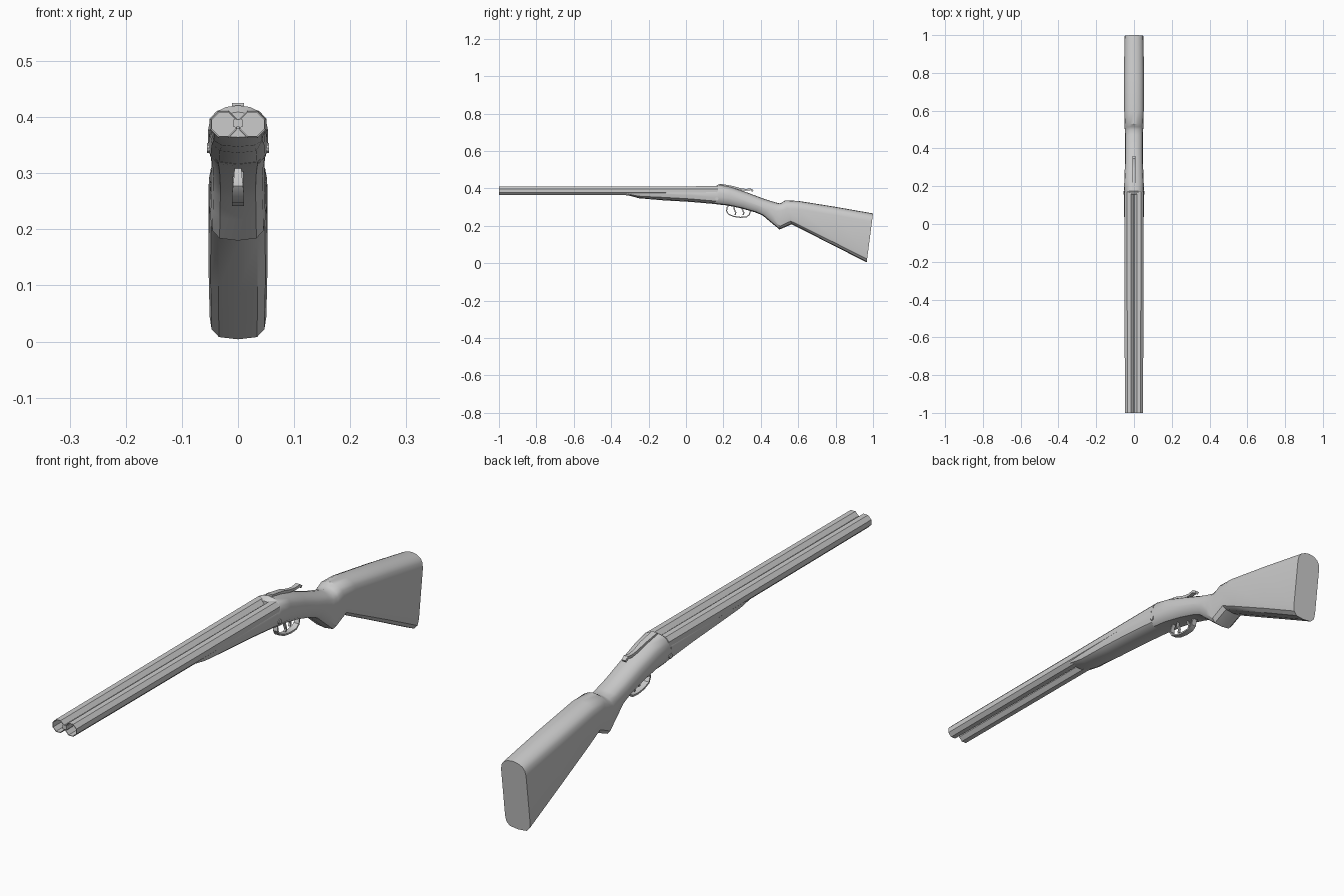
import bpy, bmesh, math
from mathutils import Vector

if "Cube" in bpy.data.objects:
    bpy.data.objects.remove(bpy.data.objects["Cube"])


def loft(name, rings, smooth=35):
    """Skin a list of equal-length closed rings and cap both ends."""
    bm = bmesh.new()
    vs = [[bm.verts.new(p) for p in r] for r in rings]
    n = len(vs[0])
    for a, b in zip(vs, vs[1:]):
        for i in range(n):
            j = (i + 1) % n
            bm.faces.new((a[i], a[j], b[j], b[i]))
    bm.faces.new(vs[0][::-1])
    bm.faces.new(vs[-1])
    bmesh.ops.recalc_face_normals(bm, faces=bm.faces)
    me = bpy.data.meshes.new(name)
    bm.to_mesh(me)
    bm.free()
    ob = bpy.data.objects.new(name, me)
    bpy.context.collection.objects.link(ob)
    if smooth:
        bpy.ops.object.select_all(action='DESELECT')
        ob.select_set(True)
        bpy.context.view_layer.objects.active = ob
        bpy.ops.object.shade_smooth_by_angle(angle=math.radians(smooth))
    return ob


def strip(name, path, width, thick, x=0):
    """Flat bar following (y, z) points; width along x."""
    pts = [Vector(p) for p in path]
    rings = []
    for i, p in enumerate(pts):
        t = (pts[min(i + 1, len(pts) - 1)] - pts[max(i - 1, 0)]).normalized()
        n = Vector((-t.y, t.x)) * thick / 2
        w = width[i] / 2 if isinstance(width, list) else width / 2
        rings.append([(x - w, *(p - n)), (x + w, *(p - n)), (x + w, *(p + n)), (x - w, *(p + n))])
    return loft(name, rings)


def section(yt, zt, yb, zb, w, top, bottom):
    """Mirrored cross-section; top and bottom are (width factor, depth) points."""
    t, b = Vector((yt, zt)), Vector((yb, zb))
    h = (t - b).length
    half = [(f, d / h) for f, d in top] + [(f, 1 - d / h) for f, d in bottom]
    right = [(f * w, *t.lerp(b, k)) for f, k in half]
    left = [(-x, y, z) for x, y, z in reversed(right) if x > 1e-6]
    return right + left


# receiver, wrist, pistol grip and butt in one skin
CROWN = [(0, 0), (.4, .003), (.75, .012), (.93, .025), (1, .045)]
BELLY = [(1, .04), (.93, .018), (.67, .004), (0, 0)]
body = [
    (.155, .409, .155, .316, .0525), (.175, .421, .178, .313, .0535),
    (.24, .408, .22, .309, .051), (.33, .377, .30, .292, .048),
    (.42, .343, .37, .272, .047), (.475, .326, .41, .255, .047),
    (.50, .320, .455, .217, .048), (.515, .325, .50, .180, .049),
    (.53, .336, .565, .208, .050), (.60, .333, .63, .175, .052),
    (.80, .301, .80, .089, .0525), (1.0, .266, .966, .004, .0505)]
loft("stock_and_receiver", [section(*s, CROWN, BELLY) for s in body])

# forend below the barrels
FLAT = [(0, 0), (.97, 0), (1, .004)]
KEEL = [(1, .008), (.93, .006), (.65, .002), (0, 0)]
DEEP = [(1, .035), (.93, .016), (.65, .004), (0, 0)]
fore = [(-.315, .38, -.315, .364, .046, FLAT, KEEL),
        (-.25, .38, -.25, .347, .048, FLAT, [(1, .024), (.9, .011), (.6, .003), (0, 0)]),
        (-.12, .38, -.12, .336, .050, FLAT, DEEP),
        (.02, .38, .02, .328, .0515, FLAT, DEEP),
        (.16, .38, .16, .316, .0525, FLAT, DEEP)]
loft("forend", [section(*s) for s in fore])

# pair of hollow eight-sided barrels
def octagon(x, y, r):
    c = r / math.cos(math.pi / 8)
    return [(x + c * math.cos(a), y, .387 + c * math.sin(a))
            for a in (math.pi / 8 + k * math.pi / 4 for k in range(8))]


for side, s in (("left", -1), ("right", 1)):
    loft("barrel_" + side, [octagon(s * .0265, .17, .0245), octagon(s * .0255, -1, .0228),
                            octagon(s * .0255, -1, .0205), octagon(s * .0255, -.8, .0205)], 0)
    # hinge pin on the receiver side
    bpy.ops.mesh.primitive_cylinder_add(vertices=10, radius=.009, depth=.008,
                                        location=(s * .0515, .165, .345), rotation=(0, math.pi / 2, 0))
    bpy.context.object.name = "hinge_pin_" + side

# rib joining the barrels
strip("barrel_rib", [(-1, .389), (.17, .390)], .016, .014)

# trigger guard and two triggers
strip("trigger_guard", [(.232, .315), (.219, .296), (.217, .278), (.228, .261), (.255, .250),
                        (.29, .245), (.322, .247), (.338, .258), (.343, .275), (.355, .285)],
      [.012, .014, .018, .022, .022, .022, .022, .020, .018, .014], .006)
for i, y in enumerate((.255, .298)):
    strip("trigger_%d" % (i + 1), [(y, .312 - i * .012), (y + .004, .287), (y + .011, .270), (y + .008, .258)],
          .008, .007, (.006, -.006)[i])

# opening lever on top
strip("top_lever", [(.18, .420), (.25, .408), (.29, .396), (.32, .392), (.345, .395), (.358, .386)],
      [.022, .020, .014, .014, .018, .014], .010)
